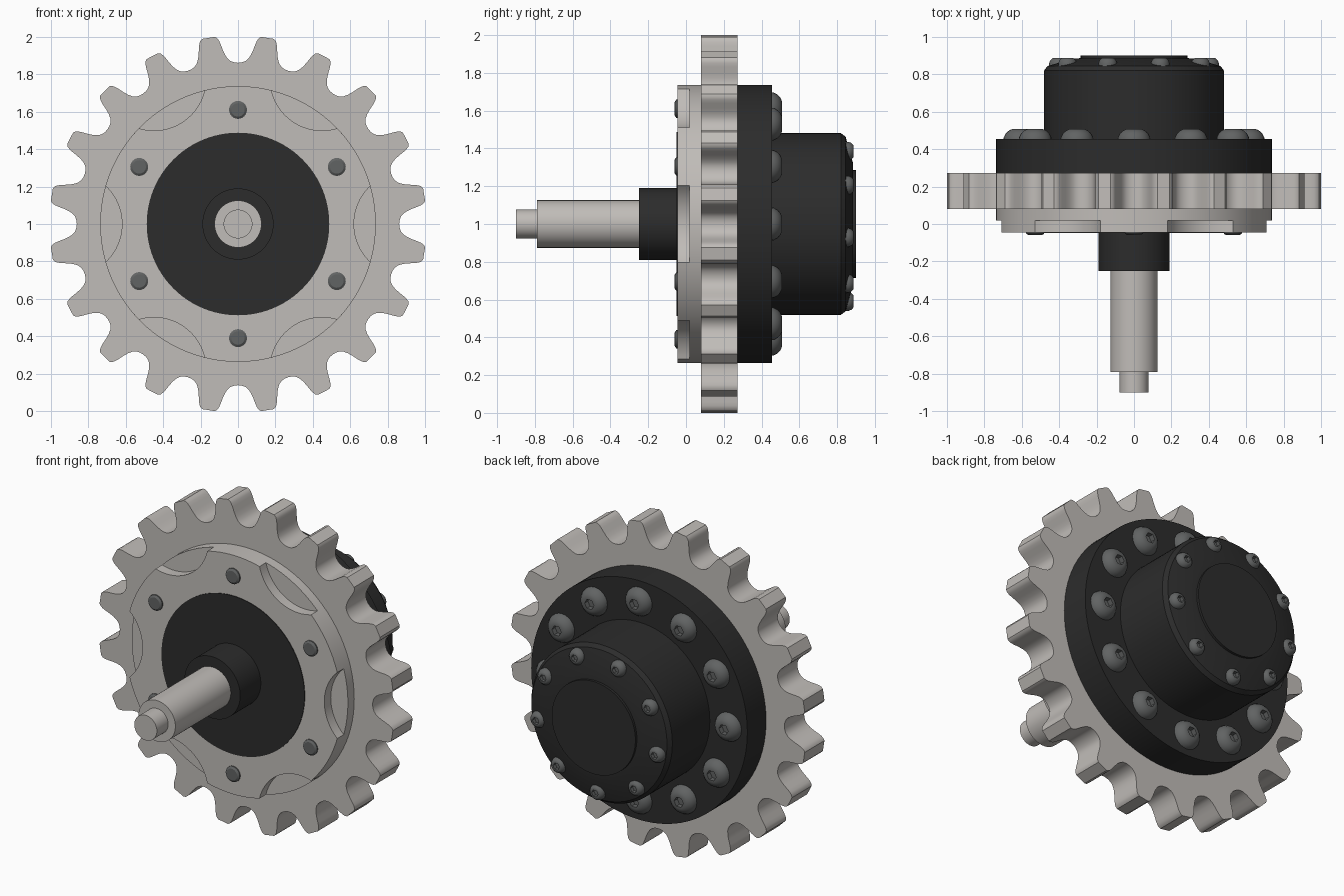
import bpy, bmesh
from math import sin, cos, pi, radians, hypot, atan2

cube = bpy.data.objects.get("Cube")
if cube:
    bpy.data.objects.remove(cube, do_unlink=True)

AXIS_Z = 1.0  # height of the axle line, which runs along y


def material(name, rgb):
    m = bpy.data.materials.new(name)
    m.use_nodes = True
    m.diffuse_color = (*rgb, 1)
    m.node_tree.nodes["Principled BSDF"].inputs["Base Color"].default_value = (*rgb, 1)
    return m


light_metal = material("light_metal", (0.53, 0.505, 0.48))
black = material("black", (0.025, 0.025, 0.025))
bolt_grey = material("bolt_grey", (0.12, 0.125, 0.125))


def finish(name, bm, mat):
    bmesh.ops.recalc_face_normals(bm, faces=bm.faces)
    mesh = bpy.data.meshes.new(name)
    bm.to_mesh(mesh)
    bm.free()
    mesh.materials.append(mat)
    ob = bpy.data.objects.new(name, mesh)
    bpy.context.collection.objects.link(ob)
    bpy.ops.object.select_all(action="DESELECT")
    bpy.context.view_layer.objects.active = ob
    ob.select_set(True)
    bpy.ops.object.shade_smooth_by_angle(angle=radians(30))
    return ob


def skin(bm, rings):
    """Bridge successive rings of points and cap both ends."""
    loops = [[bm.verts.new(p) for p in ring] for ring in rings]
    n = len(loops[0])
    for a, b in zip(loops, loops[1:]):
        for i in range(n):
            j = (i + 1) % n
            bm.faces.new((a[i], a[j], b[j], b[i]))
    bm.faces.new(loops[0])
    bm.faces.new(loops[-1])


def circle(r, y, n, cx=0, cz=AXIS_Z):
    return [(cx + r * cos(2 * pi * i / n), y, cz + r * sin(2 * pi * i / n)) for i in range(n)]


def turned(name, profile, mat, n=96):
    """Solid of revolution about the axle from (radius, y) pairs."""
    bm = bmesh.new()
    skin(bm, [circle(r, y, n) for r, y in profile])
    return finish(name, bm, mat)


def plate(name, outline, y0, y1, mat):
    """Flat plate from a polar outline of (degrees, radius)."""
    bm = bmesh.new()
    skin(bm, [[(r * cos(radians(a)), y, AXIS_Z + r * sin(radians(a))) for a, r in outline]
              for y in (y0, y1)])
    return finish(name, bm, mat)


def bolts(name, count, start, ring_radius, profile, socket=None):
    """Ring of bolt heads; the socket is a six-sided recess (radius, floor y)."""
    for k in range(count):
        a = radians(start + 360 * k / count)
        cx, cz = ring_radius * cos(a), AXIS_Z + ring_radius * sin(a)
        bm = bmesh.new()
        rings = [circle(r, y, 24, cx, cz) for r, y in profile]
        if socket:
            r, floor = socket
            top = profile[-1][1]
            for y in (top, floor):
                # hexagon sampled with four points per side
                hexagon = []
                for i in range(24):
                    t = 2 * pi * i / 24
                    d = r * cos(pi / 6) / cos((t % (pi / 3)) - pi / 6)
                    hexagon.append((cx + d * cos(t), y, cz + d * sin(t)))
                rings.append(hexagon)
        skin(bm, rings)
        finish(f"{name}_{k + 1}", bm, bolt_grey)


# toothed sprocket: half a tooth from root to tip, mirrored and repeated
TEETH = 20
PITCH = 360 / TEETH
half = [(0, .862), (1.3, .864), (2.6, .872), (3.6, .886), (4.4, .908), (5.0, .935),
        (5.5, .965), (5.9, .985), (6.4, 1.0), (7.1, 1.008)]
tooth = half + [(PITCH - a, r) for a, r in reversed(half[1:])]
plate("sprocket", [(90 + k * PITCH + a, r) for k in range(TEETH) for a, r in tooth],
      .08, .272, light_metal)

# hub with six scalloped cut-outs around its front rim
RIM = .737
CUT_CENTRE, CUT_R = .898, .278
outline = []
cut_x = (RIM ** 2 + CUT_CENTRE ** 2 - CUT_R ** 2) / (2 * CUT_CENTRE)
cut_z = (RIM ** 2 - cut_x ** 2) ** .5
end = atan2(cut_z, cut_x) * 180 / pi
sweep = atan2(cut_z, CUT_CENTRE - cut_x)
for k in range(6):
    for i in range(21):
        t = sweep * (i / 10 - 1)
        x, z = CUT_CENTRE - CUT_R * cos(t), CUT_R * sin(t)
        outline.append((60 * k + atan2(z, x) * 180 / pi, hypot(x, z)))
    for i in range(1, 12):
        outline.append((60 * k + end + (60 - 2 * end) * i / 12, RIM))
plate("hub_front", outline, -.045, .018, light_metal)
turned("hub_rim", [(RIM, .018), (RIM, .08)], light_metal)

# front cover and stepped axle
turned("front_cover", [(.488, -.02), (.488, -.049)], black)
turned("axle_collar", [(.19, -.04), (.19, -.25)], black)
turned("axle_shaft", [(.126, -.24), (.126, -.79)], light_metal, 64)
turned("axle_tip", [(.077, -.78), (.077, -.9)], light_metal, 48)

# rear flange and gearbox housing
turned("rear_flange", [(RIM, .272), (RIM, .455)], black)
turned("rear_housing", [(.481, .45), (.481, .82), (.462, .845), (.32, .885), (.25, .885)], black)
turned("rear_cap", [(.285, .875), (.285, .9)], black)

# bolts
bolts("hub_bolt", 6, 90, .61, [(.048, -.04), (.048, -.052), (.036, -.06), (.03, -.06)])
bolts("flange_bolt", 12, 0, .61,
      [(.088, .45), (.086, .465), (.075, .485), (.058, .5), (.042, .507)], (.032, .475))
bolts("housing_bolt", 9, 30, .41,
      [(.05, .835), (.05, .86), (.044, .875), (.034, .885), (.028, .888)], (.022, .865))
